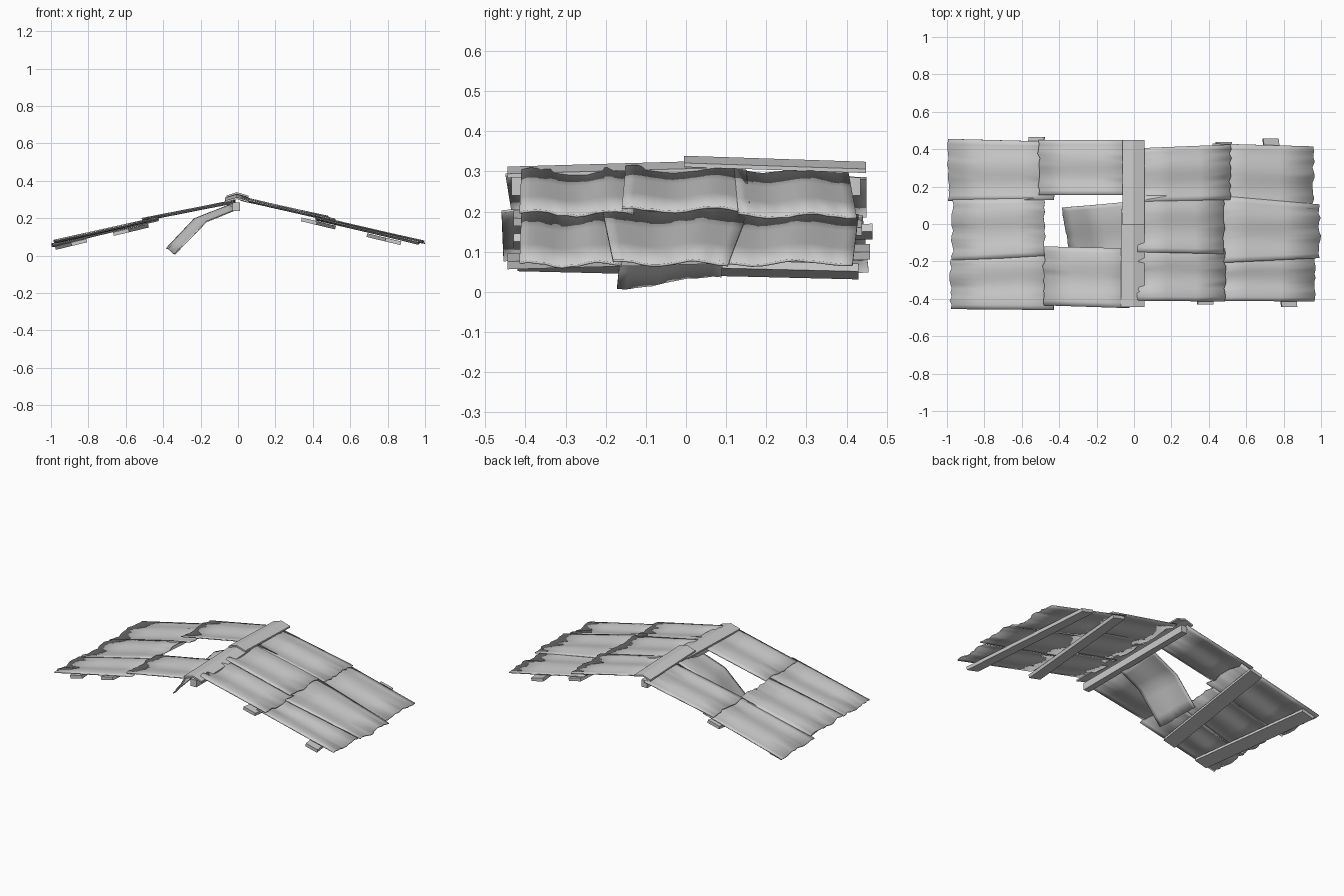
import bpy, bmesh, math, random
from mathutils import Vector

if "Cube" in bpy.data.objects:
    bpy.data.objects.remove(bpy.data.objects["Cube"])

random.seed(4)


def roof_z(x):
    return 0.305 - 0.24 * abs(x)


def finish(name, bm, thickness=0.0):
    bmesh.ops.recalc_face_normals(bm, faces=bm.faces)
    if not thickness:
        pass
    else:
        for f in bm.faces:
            if f.normal.z < 0:
                f.normal_flip()
    me = bpy.data.meshes.new(name)
    bm.to_mesh(me)
    bm.free()
    ob = bpy.data.objects.new(name, me)
    bpy.context.collection.objects.link(ob)
    if thickness:
        mod = ob.modifiers.new("thickness", 'SOLIDIFY')
        mod.thickness = thickness
        mod.offset = -1
        bpy.ops.object.select_all(action='DESELECT')
        ob.select_set(True)
        bpy.context.view_layer.objects.active = ob
        bpy.ops.object.shade_smooth_by_angle(angle=math.radians(35))
    return ob


def sheet(name, rows, amp=0.006, waves=1.5, phase=0.0, jitter=0.007, cols=12, sub=3):
    """Wavy metal sheet lofted through rows of (edge_a, edge_b)."""
    stations = []
    for (a, b), (c, d) in zip(rows, rows[1:]):
        for i in range(sub):
            t = i / sub
            stations.append((Vector(a).lerp(Vector(c), t), Vector(b).lerp(Vector(d), t)))
    stations.append((Vector(rows[-1][0]), Vector(rows[-1][1])))
    bm = bmesh.new()
    grid = []
    for i, (a, b) in enumerate(stations):
        line = []
        for j in range(cols + 1):
            v = j / cols
            p = a.lerp(b, v)
            p.z += amp * math.sin(2 * math.pi * waves * v + phase)
            if i in (0, len(stations) - 1) and 0 < j < cols:
                s = random.uniform(-jitter, jitter)
                p.x += s
                p.z += random.uniform(-0.002, 0.002)
            line.append(bm.verts.new(p))
        grid.append(line)
    for r, s in zip(grid, grid[1:]):
        for j in range(cols):
            bm.faces.new((r[j], r[j + 1], s[j + 1], s[j]))
    return finish(name, bm, 0.006)


def roof_sheet(name, xu, xl, yu, yl, lift_u, lift_l, phase):
    rows = [[(x, y, roof_z(x) + l) for y in ys]
            for x, ys, l in ((xu, yu, lift_u), (xl, yl, lift_l))]
    sheet(name, rows, phase=phase)


# Roof sheets: upper x, lower x, y range at each end, lift at each end
roof_sheets = [
    ("right_lower_front", 0.42, 0.965, (-0.41, -0.17), (-0.415, -0.16), -0.005, -0.002, 0.5),
    ("right_lower_back", 0.42, 0.96, (0.10, 0.43), (0.08, 0.415), -0.005, 0.0, 2.2),
    ("right_lower_middle", 0.42, 0.993, (-0.21, 0.155), (-0.182, 0.105), 0.003, 0.008, 1.2),
    ("right_upper_front", 0.02, 0.485, (-0.41, -0.13), (-0.415, -0.13), 0.003, 0.010, 0.3),
    ("right_upper_back", 0.02, 0.515, (0.12, 0.405), (0.13, 0.425), 0.003, 0.012, 2.0),
    ("right_upper_middle", 0.02, 0.48, (-0.15, 0.15), (-0.16, 0.16), 0.009, 0.017, 1.0),
    ("left_lower_back", -0.43, -0.995, (0.13, 0.44), (0.125, 0.455), -0.006, -0.008, 2.4),
    ("left_lower_middle", -0.48, -0.972, (-0.17, 0.14), (-0.20, 0.13), 0.0, 0.004, 0.8),
    ("left_lower_front", -0.43, -0.98, (-0.46, -0.155), (-0.455, -0.19), 0.0, 0.010, 0.2),
    ("left_upper_back", -0.02, -0.51, (0.155, 0.45), (0.155, 0.45), -0.008, 0.014, 1.8),
    ("left_upper_front", -0.025, -0.482, (-0.45, -0.13), (-0.435, -0.12), -0.008, 0.010, 0.6),
]
for args in roof_sheets:
    roof_sheet(*args)

# Sheet that has broken loose and hangs through the hole
sheet("fallen_sheet", [
    ((-0.01, -0.14, 0.25), (-0.02, 0.12, 0.285)),
    ((-0.17, -0.155, 0.185), (-0.235, 0.10, 0.20)),
    ((-0.34, -0.172, 0.012), (-0.385, 0.088, 0.041)),
], amp=0.005, waves=1.0, phase=3.3, jitter=0.004, sub=4)


# Folded ridge cap in two overlapping lengths
def ridge_cap(name, y0, z0, y1, z1, xl, xr):
    bm = bmesh.new()
    ends = []
    for y, z in ((y0, z0), (y1, z1)):
        prof = [(xl, -0.018), (-0.006, 0), (xr, -0.018),
                (xr, -0.028), (-0.006, -0.010), (xl, -0.028)]
        ends.append([bm.verts.new((x, y, z + dz)) for x, dz in prof])
    a, b = ends
    for i in range(6):
        j = (i + 1) % 6
        bm.faces.new((a[i], a[j], b[j], b[i]))
    for e in ends:
        bm.faces.new((e[0], e[1], e[4], e[5]))
        bm.faces.new((e[1], e[2], e[3], e[4]))
    finish(name, bm)


ridge_cap("ridge_cap_front", -0.445, 0.312, 0.08, 0.327, -0.07, 0.055)
ridge_cap("ridge_cap_back", -0.005, 0.339, 0.448, 0.324, -0.062, 0.055)


# Timber supports: box swept between two end centres, tilted with the slope
def timber(name, p, q, width, depth, slope):
    p, q = Vector(p), Vector(q)
    side = Vector((1, 0, slope)).normalized() * (width / 2)
    up = Vector((-slope, 0, 1)).normalized() * (depth / 2)
    bm = bmesh.new()
    a, b = [[bm.verts.new(e + s * side + u * up)
             for s, u in ((-1, -1), (1, -1), (1, 1), (-1, 1))] for e in (p, q)]
    for i in range(4):
        j = (i + 1) % 4
        bm.faces.new((a[i], a[j], b[j], b[i]))
    bm.faces.new(a)
    bm.faces.new(b)
    finish(name, bm)


for name, xf, xb, yf, yb in (
        ("right_upper_purlin", 0.38, 0.48, -0.43, 0.438),
        ("right_lower_purlin", 0.83, 0.73, -0.445, 0.458),
        ("left_upper_purlin", -0.625, -0.52, -0.43, 0.465),
        ("left_lower_purlin", -0.85, -0.935, -0.42, 0.43)):
    drop = 0.03
    timber(name, (xf, yf, roof_z(xf) - drop), (xb, yb, roof_z(xb) - drop),
           0.085, 0.02, -0.24 if xf > 0 else 0.24)
timber("ridge_beam", (-0.01, -0.435, 0.262), (-0.01, 0.435, 0.262), 0.04, 0.045, 0)
